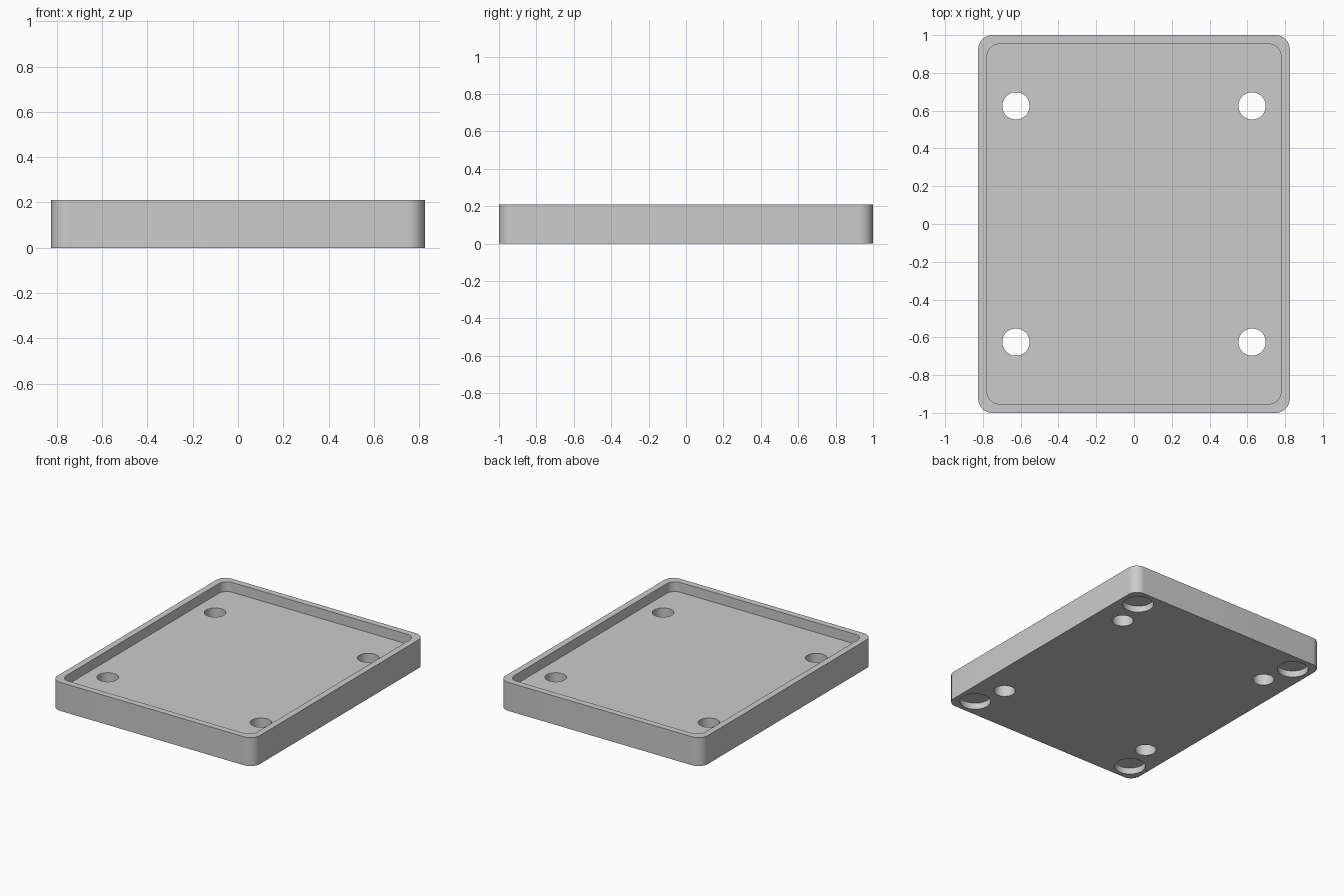
import bpy, bmesh, math

cube = bpy.data.objects.get("Cube")
if cube:
    bpy.data.objects.remove(cube, do_unlink=True)

HALF_X, HALF_Y, HEIGHT = 0.825, 1.0, 0.21
WALL, FLOOR_Z = 0.047, 0.138

grey = bpy.data.materials.new("light grey")
grey.use_nodes = True
colour = (0.6, 0.6, 0.6, 1)
grey.diffuse_color = colour
grey.node_tree.nodes["Principled BSDF"].inputs["Base Color"].default_value = colour


def rounded_outline(hx, hy, r, steps=12):
    """Rounded rectangle, counter-clockwise."""
    pts = []
    for i, (sx, sy) in enumerate([(1, 1), (-1, 1), (-1, -1), (1, -1)]):
        for k in range(steps + 1):
            a = math.pi / 2 * (i + k / steps)
            pts.append((sx * (hx - r) + r * math.cos(a), sy * (hy - r) + r * math.sin(a)))
    return pts


def circle_outline(cx, cy, r, sides=48):
    angles = [2 * math.pi * k / sides for k in range(sides)]
    return [(cx + r * math.cos(a), cy + r * math.sin(a)) for a in angles]


def prism(name, outline, z0, z1):
    """Extrude a flat outline from z0 to z1."""
    bm = bmesh.new()
    face = bm.faces.new([bm.verts.new((x, y, z0)) for x, y in outline])
    top = bmesh.ops.extrude_face_region(bm, geom=[face])["geom"]
    bmesh.ops.translate(bm, vec=(0, 0, z1 - z0),
                        verts=[v for v in top if isinstance(v, bmesh.types.BMVert)])
    bmesh.ops.recalc_face_normals(bm, faces=bm.faces)
    mesh = bpy.data.meshes.new(name)
    bm.to_mesh(mesh)
    bm.free()
    mesh.materials.append(grey)
    obj = bpy.data.objects.new(name, mesh)
    bpy.context.collection.objects.link(obj)
    return obj


# Tray body
tray = prism("tray", rounded_outline(HALF_X, HALF_Y, 0.075), 0, HEIGHT)

# Shallow pocket in the top
cutters = [prism("pocket_cutter", rounded_outline(HALF_X - WALL, HALF_Y - WALL, 0.065),
                 FLOOR_Z, HEIGHT + 0.1)]

# Through holes and blind foot recesses underneath, one of each per corner
for sx in (-1, 1):
    for sy in (-1, 1):
        cutters.append(prism("hole_cutter", circle_outline(sx * 0.625, sy * 0.625, 0.072),
                             -0.1, HEIGHT + 0.2))
        cutters.append(prism("foot_recess_cutter", circle_outline(sx * 0.687, sy * 0.862, 0.105),
                             -0.1, 0.047))

bpy.ops.object.select_all(action="DESELECT")
bpy.context.view_layer.objects.active = tray
tray.select_set(True)
for cutter in cutters:
    cutter.hide_render = True
    mod = tray.modifiers.new("cut", "BOOLEAN")
    mod.operation = "DIFFERENCE"
    mod.solver = "EXACT"
    mod.object = cutter
    bpy.ops.object.modifier_apply(modifier=mod.name)
    bpy.data.objects.remove(cutter, do_unlink=True)

bpy.ops.object.shade_smooth_by_angle(angle=math.radians(30))
